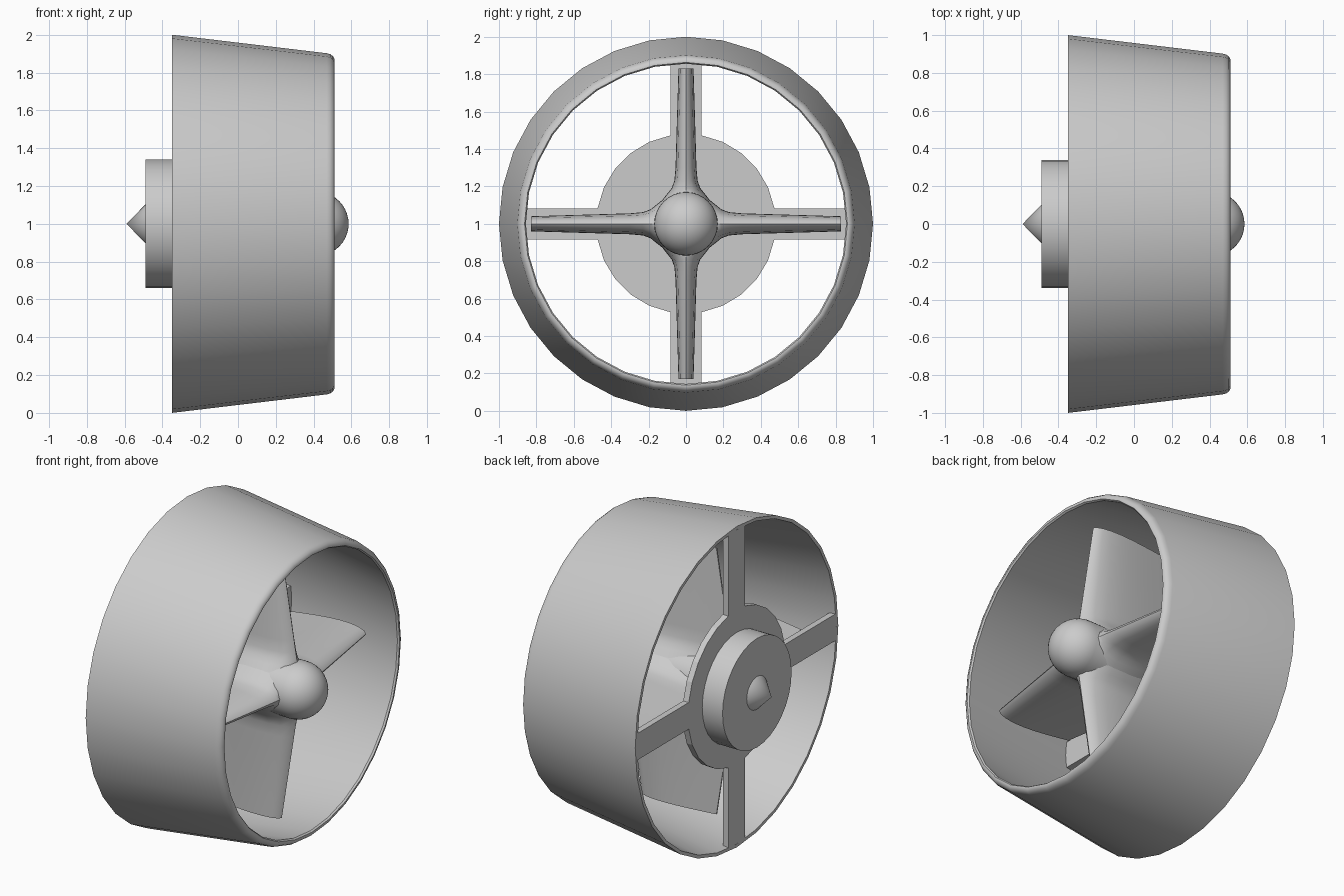
import bpy, bmesh, math
from mathutils import Matrix

if "Cube" in bpy.data.objects:
    bpy.data.objects.remove(bpy.data.objects["Cube"])

grey = bpy.data.materials.new("mid_grey")
grey.diffuse_color = (0.6, 0.6, 0.6, 1)
grey.use_nodes = True
grey.node_tree.nodes["Principled BSDF"].inputs["Base Color"].default_value = grey.diffuse_color
CZ = 1.0  # height of the rotation axis


def finish(name, bm, smooth=30):
    """Turn a bmesh built around the x axis into a named object."""
    bmesh.ops.remove_doubles(bm, verts=bm.verts, dist=1e-5)
    bmesh.ops.recalc_face_normals(bm, faces=bm.faces)
    me = bpy.data.meshes.new(name)
    bm.to_mesh(me)
    bm.free()
    me.materials.append(grey)
    ob = bpy.data.objects.new(name, me)
    bpy.context.collection.objects.link(ob)
    ob.location.z = CZ
    bpy.ops.object.select_all(action='DESELECT')
    ob.select_set(True)
    bpy.context.view_layer.objects.active = ob
    if smooth:
        bpy.ops.object.shade_smooth_by_angle(angle=math.radians(smooth))
    return ob


def lathe(name, profile, segments=32, closed=False):
    """Spin (x, radius) points about the x axis."""
    bm = bmesh.new()
    vs = [bm.verts.new((x, 0, r)) for x, r in profile]
    edges = [bm.edges.new(p) for p in zip(vs, vs[1:])]
    if closed:
        edges.append(bm.edges.new((vs[-1], vs[0])))
    bmesh.ops.spin(bm, geom=vs + edges, cent=(0, 0, 0), axis=(1, 0, 0),
                   angle=2 * math.pi, steps=segments)
    return finish(name, bm)


# Tapered duct with a rounded narrow lip
lathe("duct", [(-0.35, 1.0), (0.47, 0.902), (0.488, 0.897), (0.502, 0.887), (0.51, 0.873),
               (0.51, 0.863), (0.5, 0.856), (-0.35, 0.98)], closed=True)

# Hub with a domed end
dome = [(0.415 + 0.17 * math.sin(a), 0.17 * math.cos(a))
        for a in [i * math.pi / 20 for i in range(11)]]
lathe("hub", [(-0.32, 0), (-0.32, 0.16)] + dome)

# Motor housing and pointed cap on the wide side
lathe("motor_housing", [(-0.49, 0), (-0.49, 0.34), (-0.345, 0.34), (-0.345, 0)])
lathe("pointed_cap", [(-0.59, 0), (-0.487, 0.105), (-0.487, 0)])

# Support plate: one outline holding the disc and its four struts
W, R, END, X0, X1 = 0.083, 0.48, 0.978, -0.35, -0.312
a0 = math.asin(W / R)
outline = []
for k in range(4):
    rot = Matrix.Rotation(k * math.pi / 2, 2)
    part = [(END, -W), (END, W)]
    part += [(R * math.cos(a), R * math.sin(a))
             for a in [a0 + (math.pi / 2 - 2 * a0) * i / 5 for i in range(6)]]
    for p in part:
        y, z = p
        c, s = math.cos(k * math.pi / 2), math.sin(k * math.pi / 2)
        outline.append((y * c - z * s, y * s + z * c))
bm = bmesh.new()
face = bm.faces.new([bm.verts.new((X0, y, z)) for y, z in outline])
ext = bmesh.ops.extrude_face_region(bm, geom=[face], use_keep_orig=True)
bmesh.ops.translate(bm, vec=(X1 - X0, 0, 0),
                    verts=[g for g in ext["geom"] if isinstance(g, bmesh.types.BMVert)])
finish("support_plate", bm, smooth=0)


def airfoil(x_rear, x_front, half):
    """Symmetric section: round at the front, thin at the rear."""
    n, chord = 10, x_front - x_rear
    ts = [0.5 - 0.5 * math.cos(math.pi * i / n) for i in range(n + 1)]
    th = [half * 2.6 * (math.sqrt(t) * (1 - t) * (1 - 0.35 * t)
                        + 0.04 * t * (1 - t)) / 0.86 + 0.004 * t for t in ts]
    up = [(x_front - chord * t, h) for t, h in zip(ts, th)]
    return up + [(x, -h) for x, h in reversed(up[1:])]


# Four blades flaring into the hub: radius, half thickness
sections = [(0.12, 0.125), (0.16, 0.095), (0.19, 0.072), (0.23, 0.058), (0.30, 0.052), (0.83, 0.037)]
for k in range(4):
    bm = bmesh.new()
    rings = []
    for r, half in sections:
        rear, front = -0.345 + 0.16 * r, 0.435 - 0.16 * r
        rings.append([bm.verts.new((x, y, r)) for x, y in airfoil(rear, front, half)])
    for lo, hi in zip(rings, rings[1:]):
        for i in range(len(lo)):
            j = (i + 1) % len(lo)
            bm.faces.new((lo[i], lo[j], hi[j], hi[i]))
    bm.faces.new(rings[0])
    bm.faces.new(rings[-1])
    bmesh.ops.rotate(bm, verts=bm.verts, cent=(0, 0, 0),
                     matrix=Matrix.Rotation(k * math.pi / 2, 3, 'X'))
    finish("blade_%d" % (k + 1), bm, smooth=40)
